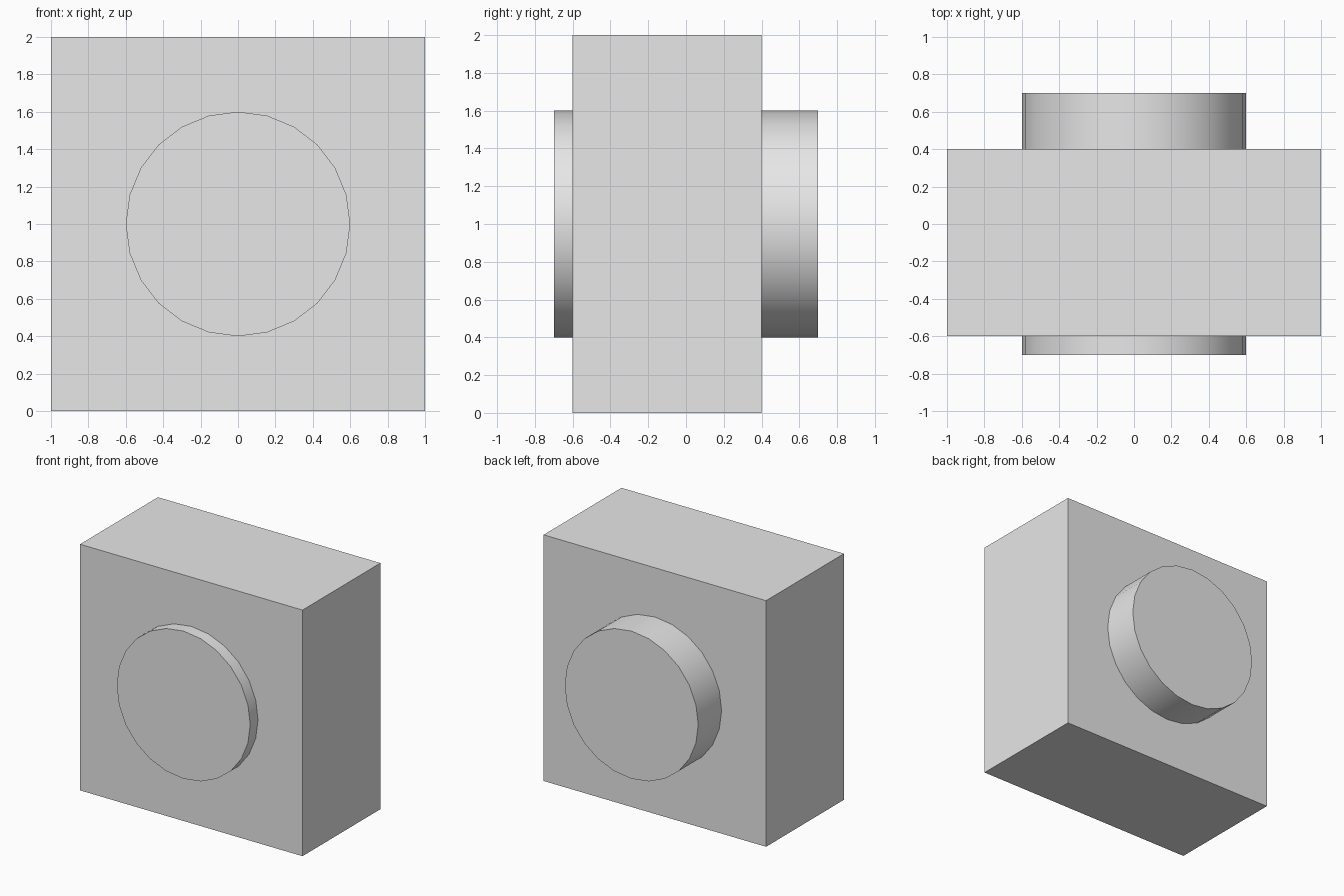
import bpy
import math

cube = bpy.data.objects.get("Cube")
if cube:
    bpy.data.objects.remove(cube, do_unlink=True)

# Single plain grey material
GREY = (0.8, 0.8, 0.8, 1.0)
grey = bpy.data.materials.new("light_grey")
grey.use_nodes = True
grey.diffuse_color = GREY
for node in grey.node_tree.nodes:
    if node.type == 'BSDF_PRINCIPLED':
        node.inputs["Base Color"].default_value = GREY


def finish(name):
    obj = bpy.context.object
    obj.name = obj.data.name = name
    obj.data.materials.append(grey)
    bpy.ops.object.transform_apply(location=False, rotation=True, scale=True)
    return obj


# Square block, set slightly towards the front
bpy.ops.mesh.primitive_cube_add(size=2, location=(0, -0.1, 1))
bpy.context.object.scale = (1, 0.5, 1)
finish("block")

# Round shaft running through the block and out of both faces
bpy.ops.mesh.primitive_cylinder_add(vertices=24, radius=0.6, depth=1.4,
                                    location=(0, 0, 1),
                                    rotation=(math.pi / 2, 0, 0))
finish("shaft")
bpy.ops.object.shade_smooth_by_angle(angle=math.radians(30))
